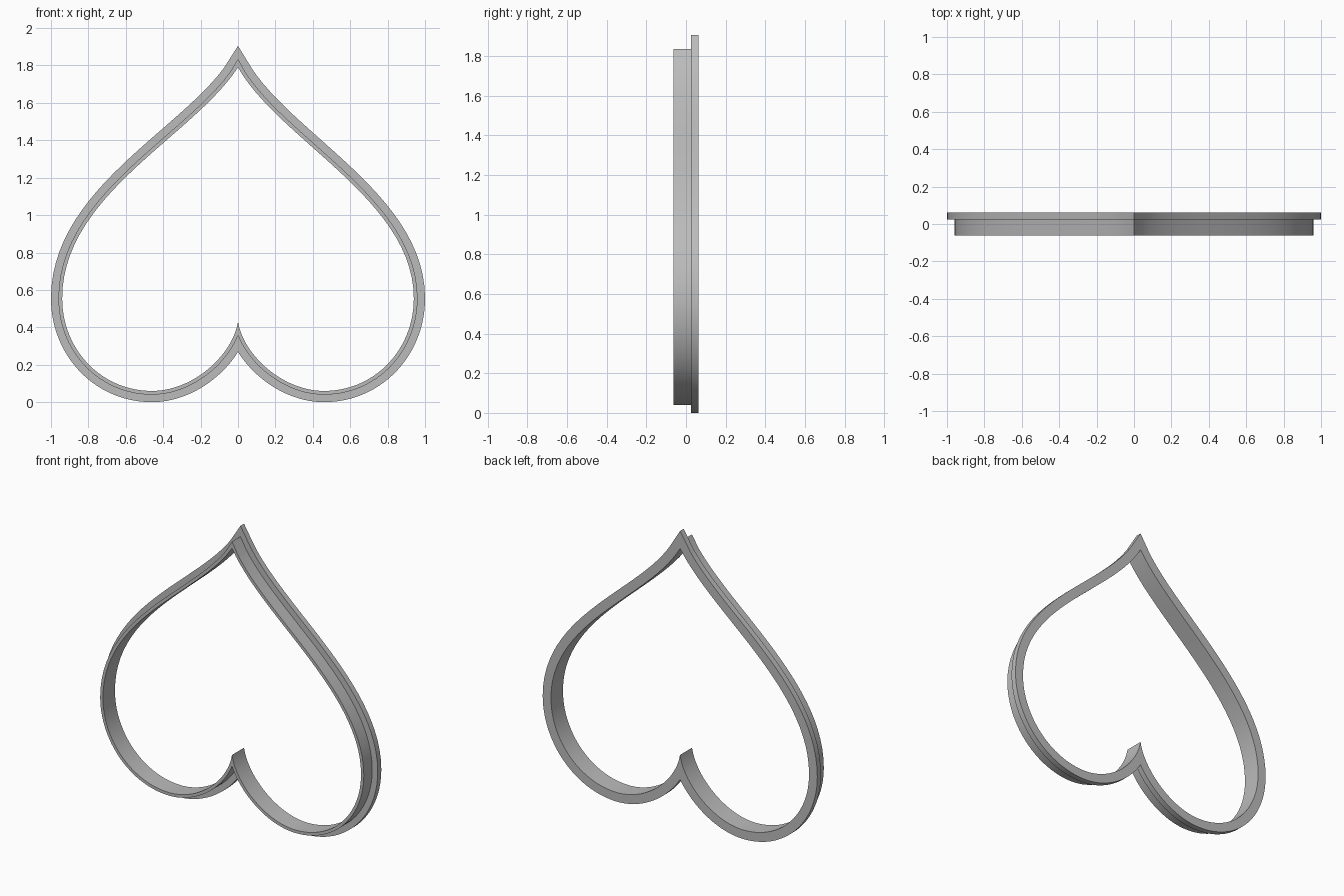
import bpy
import bmesh
from mathutils import Vector
from mathutils.geometry import interpolate_bezier

cube = bpy.data.objects.get("Cube")
if cube:
    bpy.data.objects.remove(cube, do_unlink=True)

FRONT, STEP, BACK = -0.0625, 0.025, 0.0625
WALL, FLANGE = 0.02, 0.06
TIP = {0: 1.79, WALL: 1.835, FLANGE: 1.905}
STEPS = 28


def half_outline(shoulder_a, shoulder_b):
    """Inner edge of one half, from the point at the top to the notch below."""
    curves = [
        [(0, 1.79), shoulder_a, shoulder_b, (0.94, 0.555)],
        [(0.94, 0.555), (0.94, 0.28), (0.73, 0.06), (0.46, 0.06)],
        [(0.46, 0.06), (0.24, 0.06), (0.03, 0.25), (0, 0.43)],
    ]
    points = []
    for curve in curves:
        part = interpolate_bezier(*[Vector(p) for p in curve], STEPS)
        points += part[1:] if points else part
    return [p.to_2d() for p in points]


def offset(points, distance):
    """Move the outline outward, mitred at the point and trimmed at the notch."""
    moved = []
    for i, p in enumerate(points):
        t = (points[min(i + 1, len(points) - 1)] - points[max(i - 1, 0)]).normalized()
        moved.append(p + Vector((-t.y, t.x)) * distance)
    moved[0] = Vector((0, TIP[distance]))
    for i in range(1, len(moved)):
        if moved[i].x <= 0:
            a, b = moved[i - 1], moved[i]
            notch = a.lerp(b, a.x / (a.x - b.x)) if a.x > b.x else b
            notch.x = 0
            moved[i:] = [notch.copy() for _ in moved[i:]]
            break
    return moved


right_half = half_outline((0.22, 1.40), (0.94, 1.08))
left_half = half_outline((0.24, 1.42), (0.94, 1.11))


def closed_outline(distance):
    a = offset(right_half, distance)
    b = [Vector((-p.x, p.y)) for p in offset(left_half, distance)]
    return a + b[-2:0:-1]


# Stepped cross-section: thin wall in front, wide flange at the back
section = [(0, FRONT), (WALL, FRONT), (WALL, STEP),
           (FLANGE, STEP), (FLANGE, BACK), (0, BACK)]
bm = bmesh.new()
rings = [[bm.verts.new((p.x, y, p.y)) for p in closed_outline(d)] for d, y in section]
for k, ring in enumerate(rings):
    other = rings[(k + 1) % len(rings)]
    for i in range(len(ring)):
        j = (i + 1) % len(ring)
        bm.faces.new((ring[i], ring[j], other[j], other[i]))
bmesh.ops.remove_doubles(bm, verts=bm.verts, dist=0.00005)
bmesh.ops.recalc_face_normals(bm, faces=bm.faces)

mesh = bpy.data.meshes.new("heart_cutter")
bm.to_mesh(mesh)
bm.free()
cutter = bpy.data.objects.new("heart_cutter", mesh)
bpy.context.collection.objects.link(cutter)

# Plain grey plastic
grey = bpy.data.materials.new("light_grey")
grey.use_nodes = True
colour = (0.5, 0.5, 0.5, 1)
grey.diffuse_color = colour
grey.node_tree.nodes["Principled BSDF"].inputs["Base Color"].default_value = colour
mesh.materials.append(grey)

bpy.ops.object.select_all(action="DESELECT")
cutter.select_set(True)
bpy.context.view_layer.objects.active = cutter
bpy.ops.object.shade_smooth_by_angle(angle=0.5)
